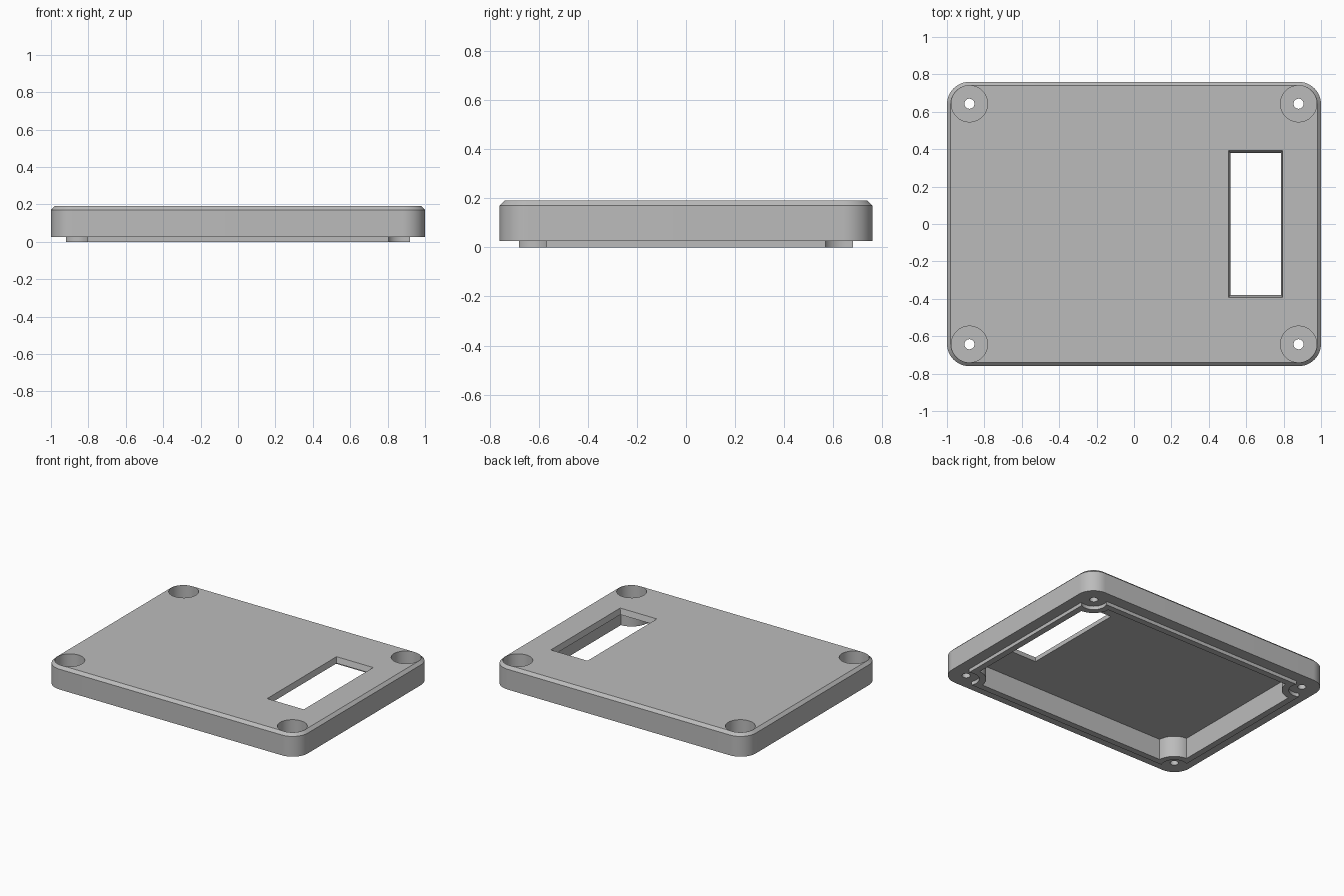
import bpy, bmesh, math

if "Cube" in bpy.data.objects:
    bpy.data.objects.remove(bpy.data.objects["Cube"], do_unlink=True)

grey = bpy.data.materials.new("plain_grey")
grey.use_nodes = True
grey.diffuse_color = (0.5, 0.5, 0.5, 1)
grey.node_tree.nodes["Principled BSDF"].inputs["Base Color"].default_value = (0.5, 0.5, 0.5, 1)

SCREWS = [(sx * 0.88, sy * 0.643) for sx in (-1, 1) for sy in (-1, 1)]


def rounded_rect(hx, hy, r, steps=16):
    """Counter-clockwise outline of a rectangle with round corners."""
    pts = []
    for i, (sx, sy) in enumerate([(1, 1), (-1, 1), (-1, -1), (1, -1)]):
        for k in range(steps + 1):
            a = math.pi / 2 * (i + k / steps)
            pts.append((sx * (hx - r) + r * math.cos(a), sy * (hy - r) + r * math.sin(a)))
    return pts


def rect(hx, hy, cx=0):
    return [(cx + hx, hy), (cx - hx, hy), (cx - hx, -hy), (cx + hx, -hy)]


def circle(centre, r, n=64):
    return [(centre[0] + r * math.cos(2 * math.pi * k / n),
             centre[1] + r * math.sin(2 * math.pi * k / n)) for k in range(n)]


def loft(name, layers):
    """Closed solid through outlines given as (z, points)."""
    bm = bmesh.new()
    rings = [[bm.verts.new((x, y, z)) for x, y in pts] for z, pts in layers]
    for low, high in zip(rings, rings[1:]):
        n = len(low)
        for i in range(n):
            j = (i + 1) % n
            bm.faces.new((low[i], low[j], high[j], high[i]))
    bm.faces.new(rings[0][::-1])
    bm.faces.new(rings[-1])
    bmesh.ops.recalc_face_normals(bm, faces=bm.faces)
    mesh = bpy.data.meshes.new(name)
    bm.to_mesh(mesh)
    bm.free()
    mesh.materials.append(grey)
    ob = bpy.data.objects.new(name, mesh)
    bpy.context.collection.objects.link(ob)
    return ob


def boolean(target, tool, operation):
    """Apply one boolean and discard the tool."""
    mod = target.modifiers.new("cut", 'BOOLEAN')
    mod.object, mod.operation, mod.solver = tool, operation, 'EXACT'
    bpy.context.view_layer.update()
    result = bpy.data.meshes.new_from_object(
        target.evaluated_get(bpy.context.evaluated_depsgraph_get()))
    target.modifiers.clear()
    target.data = result
    bpy.data.objects.remove(tool, do_unlink=True)


# Outer shell with chamfered top edge
lid = loft("case_lid", [
    (0.025, rounded_rect(1, 0.76, 0.12)),
    (0.17, rounded_rect(1, 0.76, 0.12)),
    (0.19, rounded_rect(0.98, 0.74, 0.10))])

# Locating lip below the rim, scooped out around the screws
lip = loft("lip", [(0, rect(0.92, 0.68)), (0.06, rect(0.92, 0.68))])
for c in SCREWS:
    boolean(lip, loft("scoop", [(-0.1, circle(c, 0.085)), (0.1, circle(c, 0.085))]), 'DIFFERENCE')
boolean(lid, lip, 'UNION')

# Hollow inside, leaving round screw posts in the corners
cavity = loft("cavity", [(-0.05, rect(0.875, 0.635)), (0.15, rect(0.875, 0.635))])
for c in SCREWS:
    boolean(cavity, loft("post", [(-0.1, circle(c, 0.13)), (0.3, circle(c, 0.13))]), 'DIFFERENCE')
boolean(lid, cavity, 'DIFFERENCE')

# Deep screw head recesses and through holes
for c in SCREWS:
    boolean(lid, loft("recess", [(0.065, circle(c, 0.097)), (0.3, circle(c, 0.097))]), 'DIFFERENCE')
    boolean(lid, loft("hole", [(-0.1, circle(c, 0.027)), (0.1, circle(c, 0.027))]), 'DIFFERENCE')

# Display window with slightly tapered walls
window = loft("window", [
    (0.10, rect(0.135, 0.38, 0.65)),
    (0.15, rect(0.135, 0.38, 0.65)),
    (0.19, rect(0.145, 0.392, 0.65)),
    (0.23, rect(0.145, 0.392, 0.65))])
boolean(lid, window, 'DIFFERENCE')

# Smooth round walls, keep edges crisp
bpy.ops.object.select_all(action='DESELECT')
lid.select_set(True)
bpy.context.view_layer.objects.active = lid
bpy.ops.object.shade_smooth_by_angle(angle=math.radians(25))
